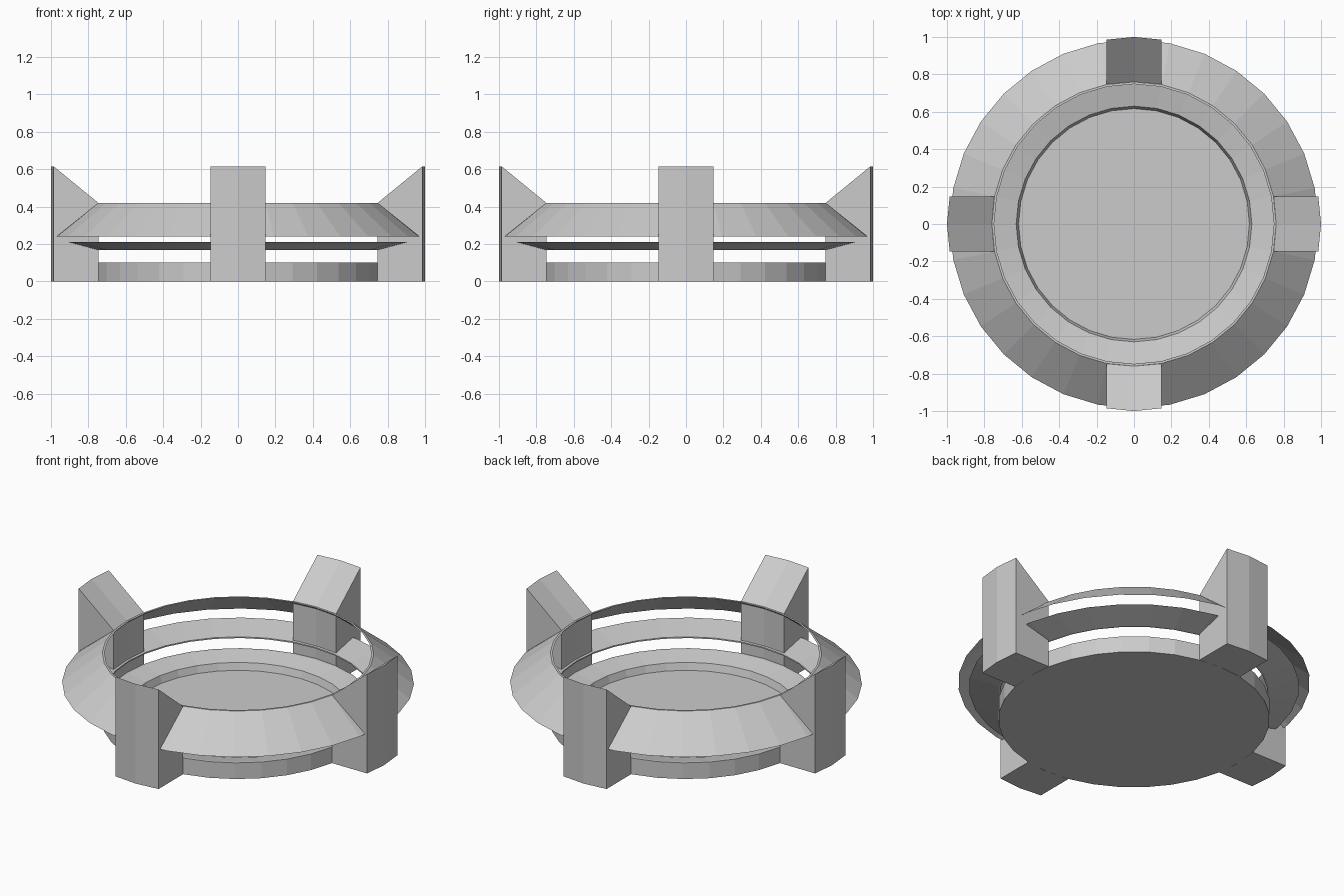
import bpy, bmesh
from math import sin, cos, pi

if "Cube" in bpy.data.objects:
    bpy.data.objects.remove(bpy.data.objects["Cube"])

SIDES = 32


def finish(name, bm):
    bmesh.ops.recalc_face_normals(bm, faces=bm.faces[:])
    me = bpy.data.meshes.new(name)
    bm.to_mesh(me)
    bm.free()
    ob = bpy.data.objects.new(name, me)
    bpy.context.collection.objects.link(ob)
    return ob


def lathe(name, profile, closed):
    """Revolve (radius, z) points; closed = ring, otherwise cap both ends."""
    bm = bmesh.new()
    rings = [[bm.verts.new((r * cos(2 * pi * i / SIDES), r * sin(2 * pi * i / SIDES), z))
              for i in range(SIDES)] for r, z in profile]
    pairs = list(zip(rings, rings[1:]))
    if closed:
        pairs.append((rings[-1], rings[0]))
    for a, b in pairs:
        for i in range(SIDES):
            j = (i + 1) % SIDES
            bm.faces.new((a[i], a[j], b[j], b[i]))
    if not closed:
        bm.faces.new(rings[0])
        bm.faces.new(rings[-1])
    return finish(name, bm)


# Base dish with sloped rim and sunken floor
lathe("base_dish", [(0.76, 0), (0.76, 0.10), (0.747, 0.10), (0.63, 0.073),
                    (0.617, 0.03)], False)

# Thin middle ring, sloping down towards the centre
lathe("middle_ring", [(0.925, 0.212), (0.76, 0.168), (0.748, 0.168), (0.748, 0.176)], True)

# Upper skirt, sloping down and outwards
lathe("upper_skirt", [(0.76, 0.42), (0.985, 0.24), (0.76, 0.408), (0.748, 0.42)], True)


# Four posts with sloped tops and faceted inner and outer faces
def post(name, quarter):
    w = 0.147
    outline = [(w, 0.747, 0.42), (0, 0.76, 0.42), (-w, 0.747, 0.42),
               (-w, 0.9855, 0.615), (0, 1.0, 0.615), (w, 0.9855, 0.615)]
    bm = bmesh.new()
    low = [bm.verts.new((x, -y, 0)) for x, y, z in outline]
    top = [bm.verts.new((x, -y, z)) for x, y, z in outline]
    for i in range(6):
        j = (i + 1) % 6
        bm.faces.new((low[i], low[j], top[j], top[i]))
    for v in (low, top):
        bm.faces.new((v[0], v[1], v[4], v[5]))
        bm.faces.new((v[1], v[2], v[3], v[4]))
    ob = finish(name, bm)
    ob.rotation_euler.z = quarter * pi / 2


for k, side in enumerate(("front", "right", "back", "left")):
    post(side + "_post", k)
